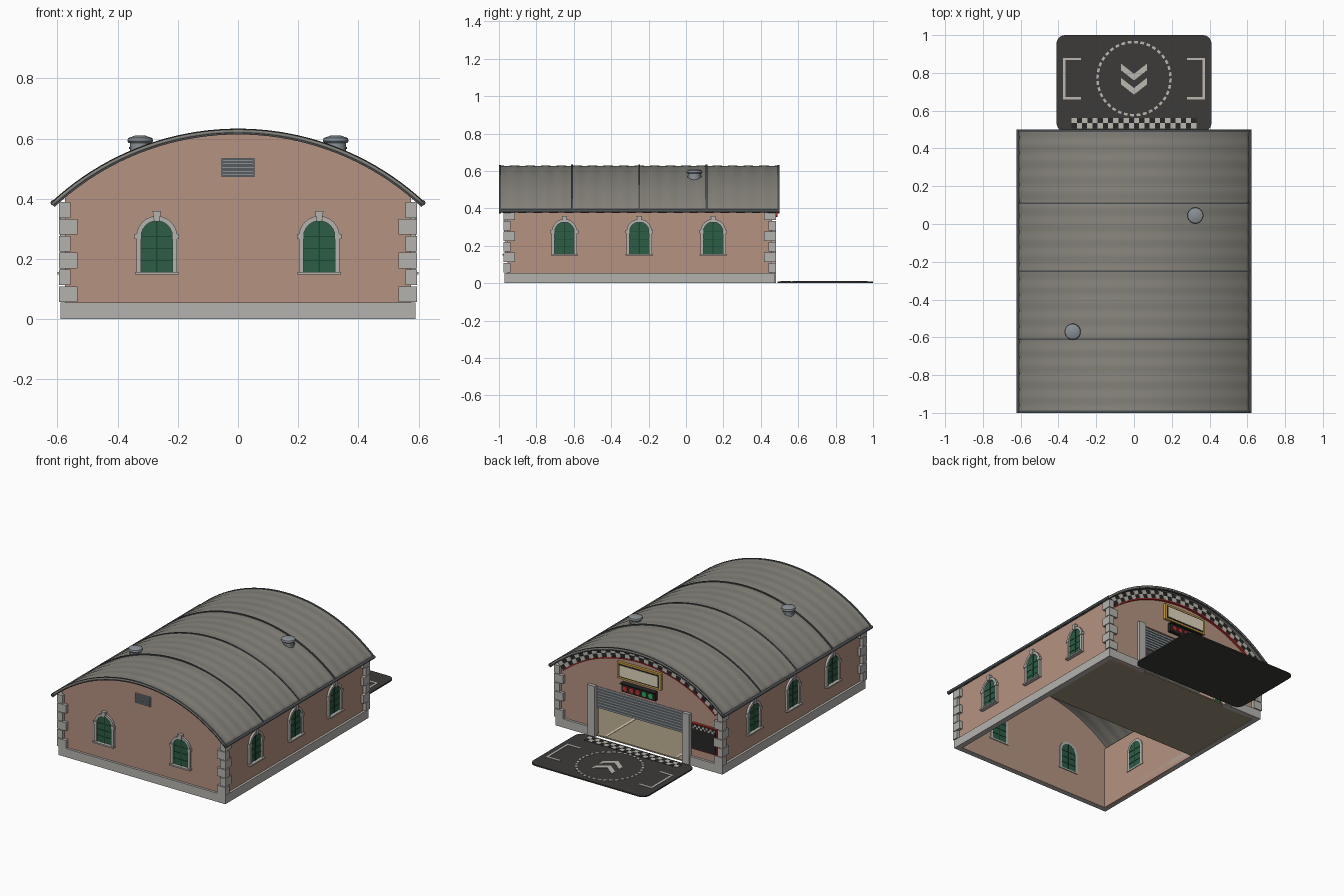
import bpy, bmesh, math
from mathutils import Matrix, Vector

if "Cube" in bpy.data.objects:
    bpy.data.objects.remove(bpy.data.objects["Cube"])

R, ZC = 0.907, -0.277          # roof arc radius and centre height
EDGE = math.asin(0.62 / R)     # half angle of the roof


def mat(name, r, g, b):
    m = bpy.data.materials.new(name)
    m.diffuse_color = (r, g, b, 1)
    m.use_nodes = True
    m.node_tree.nodes["Principled BSDF"].inputs["Base Color"].default_value = m.diffuse_color
    return m


PLASTER = mat("plaster", 0.46, 0.29, 0.22)
STONE = mat("stone", 0.46, 0.45, 0.42)
ROOF = mat("roof_metal", 0.24, 0.23, 0.20)
DARK = mat("dark_metal", 0.07, 0.08, 0.085)
METAL = mat("metal", 0.25, 0.28, 0.30)
GREEN = mat("green", 0.025, 0.11, 0.06)
DKGREEN = mat("dark_green", 0.012, 0.06, 0.03)
BLACK = mat("black", 0.02, 0.02, 0.02)
PAD = mat("pad_grey", 0.045, 0.043, 0.04)
PAINT = mat("paint", 0.5, 0.48, 0.43)
RED = mat("red", 0.5, 0.03, 0.03)
GOLD = mat("gold", 0.6, 0.36, 0.06)
CREAM = mat("cream", 0.75, 0.68, 0.52)
FLOOR = mat("floor", 0.33, 0.28, 0.19)
LIGHT_GREEN = mat("lamp_green", 0.03, 0.4, 0.12)

# wall frames: local u along the wall, d outward, z up
WORLD = Matrix()
FRONT = Matrix.Translation((0, -0.955, 0))
BACK = Matrix.Translation((0, 0.46, 0)) @ Matrix.Rotation(math.pi, 4, 'Z')
RIGHT = Matrix.Translation((0.575, 0, 0)) @ Matrix.Rotation(math.pi / 2, 4, 'Z')
LEFT = Matrix.Translation((-0.575, 0, 0)) @ Matrix.Rotation(-math.pi / 2, 4, 'Z')
FLAT = Matrix.Rotation(-math.pi / 2, 4, 'X')   # (u, z) becomes (x, y), d becomes height


def build(name, prisms, material, smooth=False):
    """One object from prisms given as (outline, d0, d1, frame)."""
    bm = bmesh.new()
    for pts, d0, d1, M in prisms:
        if M is FLAT:
            lo, hi = ([bm.verts.new((u, z, d)) for u, z in pts] for d in (d0, d1))
        else:
            lo, hi = ([bm.verts.new(M @ Vector((u, -d, z))) for u, z in pts] for d in (d0, d1))
        bm.faces.new(lo)
        bm.faces.new(hi[::-1])
        for i in range(len(pts)):
            j = (i + 1) % len(pts)
            bm.faces.new((lo[i], hi[i], hi[j], lo[j]))
    return finish(name, bm, material, smooth)


def finish(name, bm, material, smooth=False):
    bmesh.ops.recalc_face_normals(bm, faces=bm.faces)
    me = bpy.data.meshes.new(name)
    bm.to_mesh(me)
    bm.free()
    me.materials.append(material)
    ob = bpy.data.objects.new(name, me)
    bpy.context.collection.objects.link(ob)
    if smooth:
        bpy.ops.object.select_all(action='DESELECT')
        ob.select_set(True)
        bpy.context.view_layer.objects.active = ob
        bpy.ops.object.shade_smooth_by_angle(angle=math.radians(35))
    return ob


def rect(u0, u1, z0, z1):
    return [(u0, z0), (u1, z0), (u1, z1), (u0, z1)]


def arc(r, a0, a1, n, cu=0, cz=ZC):
    return [(cu + r * math.sin(a0 + (a1 - a0) * i / n), cz + r * math.cos(a0 + (a1 - a0) * i / n))
            for i in range(n + 1)]


def ring(r0, r1, a0, a1, n, cu=0, cz=ZC):
    return arc(r1, a0, a1, n, cu, cz) + arc(r0, a0, a1, n, cu, cz)[::-1]


def arch(u, w, z0, zs, n=12):
    return [(u - w, z0)] + arc(w, -math.pi / 2, math.pi / 2, n, u, zs) + [(u + w, z0)]


# walls: gables with arched tops, back one with the door opening
top = arc(0.897, -math.asin(0.575 / 0.897), math.asin(0.575 / 0.897), 32)
door = [(0.575, 0), (0.31, 0), (0.31, 0.32), (-0.31, 0.32), (-0.31, 0), (-0.575, 0)]
build("walls", [
    (top + [(0.575, 0), (-0.575, 0)], -0.02, 0, FRONT),
    (top + door, -0.02, 0, BACK),
    (rect(-0.955, 0.46, 0, 0.405), -0.02, 0, RIGHT),
    (rect(-0.46, 0.955, 0, 0.405), -0.02, 0, LEFT)], PLASTER)

# plinth
build("plinth", [
    (rect(-0.59, 0.59, 0, 0.055), -0.02, 0.015, FRONT),
    (rect(-0.97, 0.475, 0, 0.055), -0.02, 0.015, RIGHT),
    (rect(-0.475, 0.97, 0, 0.055), -0.02, 0.015, LEFT),
    (rect(0.36, 0.59, 0, 0.055), -0.02, 0.015, BACK),
    (rect(-0.59, -0.36, 0, 0.055), -0.02, 0.015, BACK)], STONE)

# corner stones, alternating long and short
stones = []
for k in range(6):
    z0 = 0.057 + k * 0.056
    wx, wy = (0.062, 0.038) if k % 2 == 0 else (0.038, 0.062)
    for s in (-1, 1):
        xs = sorted((s * 0.595, s * (0.595 - wx)))
        for y0, y1 in ((-0.975, -0.975 + wy), (0.48 - wy, 0.48)):
            stones.append((rect(*xs, z0, z0 + 0.052), -y0, -y1, WORLD))
build("corner_stones", stones, STONE)

# arched windows
frames, panes, bars = [], [], []
spots = [(FRONT, u) for u in (-0.27, 0.27)]
spots += [(RIGHT, y) for y in (-0.65, -0.25, 0.145)] + [(LEFT, -y) for y in (-0.65, -0.25, 0.145)]
for M, u in spots:
    outline = arch(u, 0.068, 0.155, 0.275) + arch(u, 0.052, 0.155, 0.275)[::-1]
    frames += [(outline, -0.025, 0.014, M),
               (rect(u - 0.073, u + 0.073, 0.148, 0.157), -0.025, 0.025, M),
               ([(u - 0.009, 0.325), (u + 0.009, 0.325), (u + 0.014, 0.36), (u - 0.014, 0.36)], 0, 0.02, M)]
    frames += [(rect(u + s * 0.062 - 0.012, u + s * 0.062 + 0.012, 0.266, 0.284), 0, 0.017, M) for s in (-1, 1)]
    panes.append((arch(u, 0.053, 0.155, 0.275), -0.024, 0.004, M))
    bars.append((rect(u - 0.003, u + 0.003, 0.157, 0.327), -0.026, 0.007, M))
    bars += [(rect(u - 0.052, u + 0.052, z - 0.002, z + 0.002), -0.026, 0.006, M) for z in (0.195, 0.235, 0.275)]
build("window_frames", frames, STONE)
build("window_panes", panes, GREEN)
build("window_bars", bars, DKGREEN)

# gently corrugated barrel roof
bm = bmesh.new()
NY, NA = 108, 40
rows = []
for j in range(NY + 1):
    y = -1 + 1.5 * j / NY
    r = R - 0.0015 + 0.0015 * math.cos(math.tau * j / 6)
    rows.append([bm.verts.new((x, y, z)) for x, z in arc(r, -EDGE, EDGE, NA)])
for a, b in zip(rows, rows[1:]):
    for i in range(NA):
        bm.faces.new((a[i], a[i + 1], b[i + 1], b[i]))
roof = finish("roof", bm, ROOF, True)
sol = roof.modifiers.new("thickness", 'SOLIDIFY')
sol.thickness, sol.offset = 0.01, -1
if roof.data.polygons[0].normal.z < 0:
    roof.data.flip_normals()

# roof seams, gable rims and eave gutters
seams = [(ring(0.9, 0.9105, -EDGE, EDGE, 40), -y - 0.005, -y + 0.005, WORLD) for y in (-0.61, -0.25, 0.11)]
build("roof_seams", seams, DARK, True)
rims = [(ring(0.891, 0.909, -EDGE, EDGE, 40), -a, -b, WORLD) for a, b in ((-1.0, -0.988), (0.488, 0.5))]
build("roof_rims", rims, DARK, True)
build("gutters", [(arc(0.009, 0, math.tau * 11 / 12, 11, s * 0.614, 0.387), 1.0, -0.5, WORLD) for s in (-1, 1)],
      DARK, True)

# roof ventilators
bm = bmesh.new()
for x, y in ((0.325, 0.045), (-0.325, -0.57)):
    for r1, r2, z0, z1 in ((0.034, 0.034, 0.54, 0.588), (0.037, 0.037, 0.566, 0.572),
                           (0.038, 0.043, 0.586, 0.592), (0.043, 0.04, 0.592, 0.602), (0.04, 0.018, 0.602, 0.61)):
        bmesh.ops.create_cone(bm, cap_ends=True, segments=20, radius1=r1, radius2=r2, depth=z1 - z0,
                              matrix=Matrix.Translation((x, y, (z0 + z1) / 2)))
finish("roof_ventilators", bm, METAL, True)

# front louvre
louvre = [(rect(-0.055, 0.055, 0.473, 0.535), 0, 0.006, FRONT)]
louvre += [(rect(-0.052, 0.052, 0.477 + k * 0.0095, 0.484 + k * 0.0095), 0, 0.012, FRONT) for k in range(6)]
build("louvre", louvre, METAL)

# door: posts and half raised shutter
build("door_posts", [(rect(*sorted((s * 0.31, s * 0.36)), 0, 0.325), -0.02, 0.022, BACK) for s in (-1, 1)], STONE)
shutter = [(rect(-0.31, 0.31, 0.18, 0.32), -0.018, -0.012, BACK)]
shutter += [(rect(-0.31, 0.31, 0.18 + k * 0.0175, 0.193 + k * 0.0175), -0.02, -0.006, BACK) for k in range(8)]
build("shutter", shutter, METAL)

# garage floor with bay lines
build("floor", [(rect(-0.557, 0.557, -0.13, 0.46), 0.002, 0.01, FLAT)], FLOOR)
build("floor_lines", [(rect(s * 0.25 - 0.007, s * 0.25 + 0.007, 0.0, 0.45), 0.01, 0.012, FLAT) for s in (-1, 1)], CREAM)

# chequered arch band with red edging
A, N = 0.7, 36
build("arch_band", [(ring(0.84, 0.893, -A, A, 36), 0, 0.01, BACK)], BLACK)
step = 2 * A / N
build("arch_checks", [(ring(0.841 + 0.026 * k, 0.867 + 0.026 * k, -A + i * step, -A + (i + 1) * step, 1), 0.005, 0.013, BACK)
                      for i in range(N) for k in range(2) if (i + k) % 2], PAINT)
build("arch_edging", [(ring(0.833, 0.84, -A, A, 36), 0, 0.014, BACK)], RED)

# sign, signal lamps and notice board
build("sign_frame", [(rect(-0.155, 0.155, 0.42, 0.525), 0, 0.016, BACK)], GOLD)
build("sign_border", [(rect(-0.143, 0.143, 0.431, 0.514), 0, 0.018, BACK)], BLACK)
build("sign_panel", [(rect(-0.135, 0.135, 0.438, 0.507), 0, 0.02, BACK)], CREAM)
build("lamp_box", [(rect(-0.12, 0.12, 0.345, 0.4), 0, 0.022, BACK),
                   (rect(-0.122, 0.122, 0.396, 0.402), 0, 0.035, BACK)], BLACK)


def lamp(u):
    return (arc(0.016, 0, math.tau * 15 / 16, 15, u, 0.371), 0.01, 0.028, BACK)


build("red_lamps", [lamp(u) for u in (0, -0.045, -0.09)], RED)
build("green_lamps", [lamp(u) for u in (0.045, 0.09)], LIGHT_GREEN)
build("board_frame", [(rect(0.372, 0.55, 0.108, 0.275), 0, 0.014, BACK)], RED)
build("board_panel", [(rect(0.378, 0.544, 0.114, 0.269), 0, 0.017, BACK)], BLACK)
build("board_checks", [(rect(0.38 + i * 0.0135, 0.3935 + i * 0.0135, 0.255 - k * 0.012, 0.267 - k * 0.012), 0.01, 0.019, BACK)
                       for i in range(12) for k in range(2) if (i + k) % 2], PAINT)

# rounded landing pad
c = 0.045
corners = [(0.41 - c, 1 - c, 0), (0.41 - c, 0.49 + c, 1), (-0.41 + c, 0.49 + c, 2), (-0.41 + c, 1 - c, 3)]
outline = [p for x, y, q in corners for p in arc(c, q * math.pi / 2, (q + 1) * math.pi / 2, 6, x, y)]
build("pad", [(outline, 0, 0.008, FLAT)], PAD)

# pad markings: dashed circle, brackets, chevrons, chequered strip
marks = [ring(0.187, 0.2, k * math.tau / 36, (k + 0.6) * math.tau / 36, 2, 0, 0.77) for k in range(36)]
for s in (-1, 1):
    marks.append([(s * x, y) for x, y in ((0.28, 0.88), (0.375, 0.88), (0.375, 0.66), (0.28, 0.66), (0.28, 0.673),
                                          (0.362, 0.673), (0.362, 0.867), (0.28, 0.867))])
for y in (0.76, 0.685):
    marks.append([(0, y), (0.07, y + 0.055), (0.07, y + 0.09), (0, y + 0.035), (-0.07, y + 0.09), (-0.07, y + 0.055)])
build("pad_markings", [(m, 0.006, 0.0105, FLAT) for m in marks], PAINT)
build("strip_base", [(rect(-0.33, 0.33, 0.505, 0.562), 0.006, 0.0095, FLAT)], BLACK)
build("strip_checks", [(rect(-0.33 + i * 0.0275, -0.3025 + i * 0.0275, 0.506 + k * 0.0275, 0.5335 + k * 0.0275), 0.006, 0.0105, FLAT)
                       for i in range(24) for k in range(2) if (i + k) % 2], PAINT)
